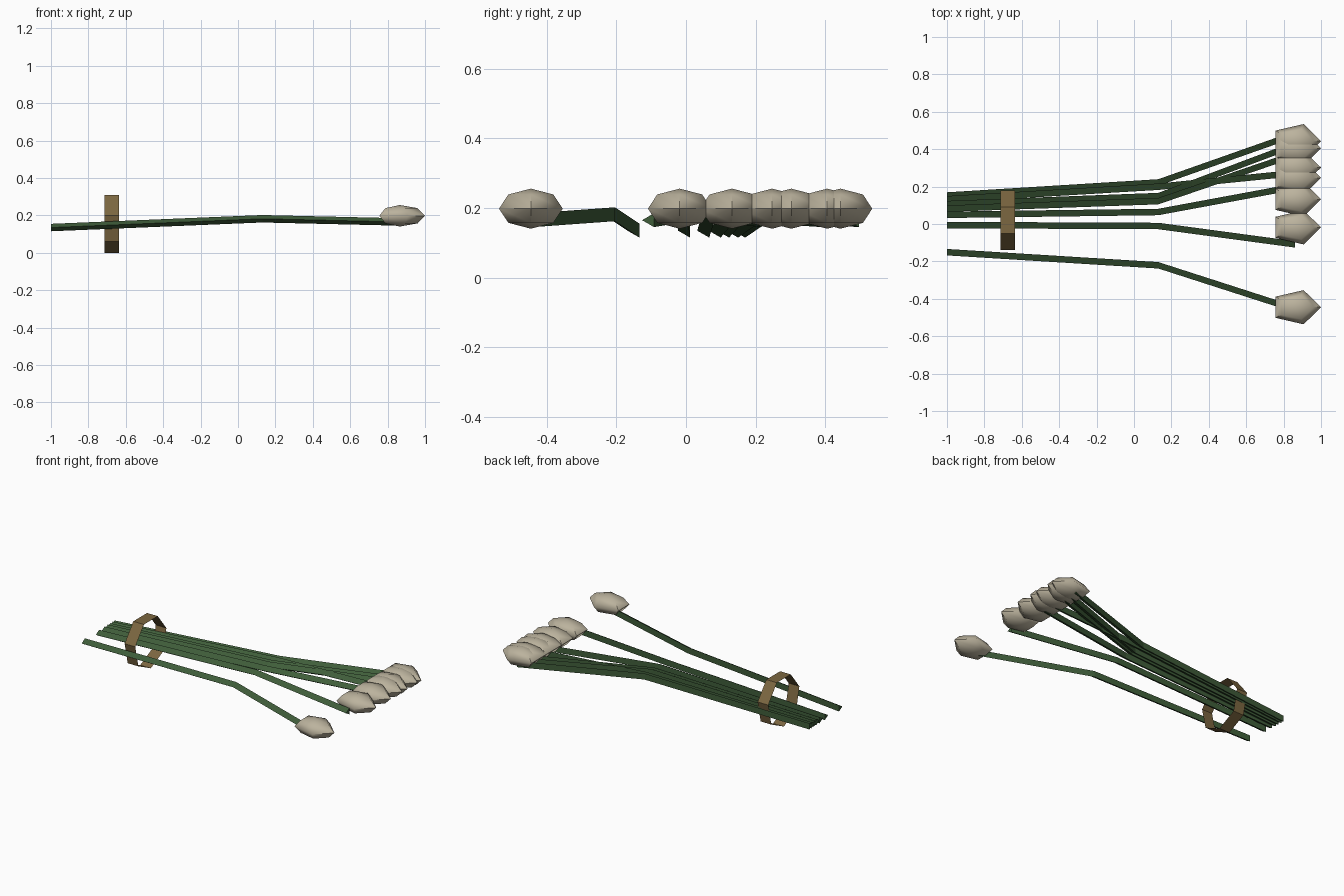
import bpy, bmesh, math
from mathutils import Vector, Matrix

cube = bpy.data.objects.get("Cube")
if cube:
    bpy.data.objects.remove(cube, do_unlink=True)


def material(name, rgb):
    m = bpy.data.materials.new(name)
    m.use_nodes = True
    m.diffuse_color = (*rgb, 1)
    bsdf = m.node_tree.nodes["Principled BSDF"]
    bsdf.inputs["Base Color"].default_value = (*rgb, 1)
    bsdf.inputs["Roughness"].default_value = 0.9
    return m


stem_green = material("stem green", (0.05, 0.11, 0.042))
bud_cream = material("bud cream", (0.50, 0.45, 0.34))
band_brown = material("band brown", (0.20, 0.135, 0.052))


def finish(bm, name, mat):
    bmesh.ops.recalc_face_normals(bm, faces=bm.faces)
    mesh = bpy.data.meshes.new(name)
    bm.to_mesh(mesh)
    bm.free()
    mesh.materials.append(mat)
    obj = bpy.data.objects.new(name, mesh)
    bpy.context.collection.objects.link(obj)
    return obj


def prism(name, mat, centres, sides, radius, start, caps):
    """Loft a regular polygon, lying across x, along the centres."""
    bm = bmesh.new()
    rings = []
    for c in centres:
        ring = []
        for i in range(sides):
            a = start + math.tau * i / sides
            offset = Vector((0, math.cos(a), math.sin(a))) * radius
            ring.append(bm.verts.new(Vector(c) + offset))
        rings.append(ring)
    for r, s in zip(rings, rings[1:]):
        for i in range(sides):
            j = (i + 1) % sides
            bm.faces.new((r[i], r[j], s[j], s[i]))
    if caps:
        bm.faces.new(rings[0])
        bm.faces.new(rings[-1])
    return finish(bm, name, mat)


# Stems: y at the cut end, at the bend and under the bud
stem_paths = [
    (-0.145, -0.215, -0.45),
    (0.0, -0.005, -0.103),
    (0.055, 0.07, 0.205),
    (0.088, 0.128, 0.378),
    (0.112, 0.155, 0.43),
    (0.138, 0.205, 0.278),
    (0.158, 0.228, 0.485),
]
for n, (y0, y1, y2) in enumerate(stem_paths, 1):
    path = [(-1, y0, 0.135), (0.13, y1, 0.182), (0.86, y2, 0.165)]
    prism(f"stem_{n}", stem_green, path, 3, 0.023, math.pi, True)

# Buds: squashed five-sided balls, pointing along +x
for n, y in enumerate((-0.445, -0.018, 0.132, 0.247, 0.302, 0.405, 0.443), 1):
    bm = bmesh.new()
    bmesh.ops.create_uvsphere(bm, u_segments=5, v_segments=4, radius=1)
    tip = max((v.co for v in bm.verts), key=lambda c: c.xy.length)
    turn = Matrix.Rotation(-math.atan2(tip.y, tip.x), 4, 'Z')
    place = Matrix.Translation((0.865, y, 0.198))
    size = Matrix.Diagonal((0.135, 0.096, 0.0575, 1))
    bmesh.ops.transform(bm, matrix=place @ size @ turn, verts=bm.verts)
    bud = finish(bm, f"bud_{n}", bud_cream)
    bpy.ops.object.select_all(action='DESELECT')
    bud.select_set(True)
    bpy.context.view_layer.objects.active = bud
    bpy.ops.object.shade_smooth_by_angle(angle=math.radians(60))

# Band: open seven-sided loop around the stems
prism("band", band_brown, [(-0.713, 0.02, 0.163), (-0.637, 0.02, 0.163)],
      7, 0.163, -math.pi / 2, False)
